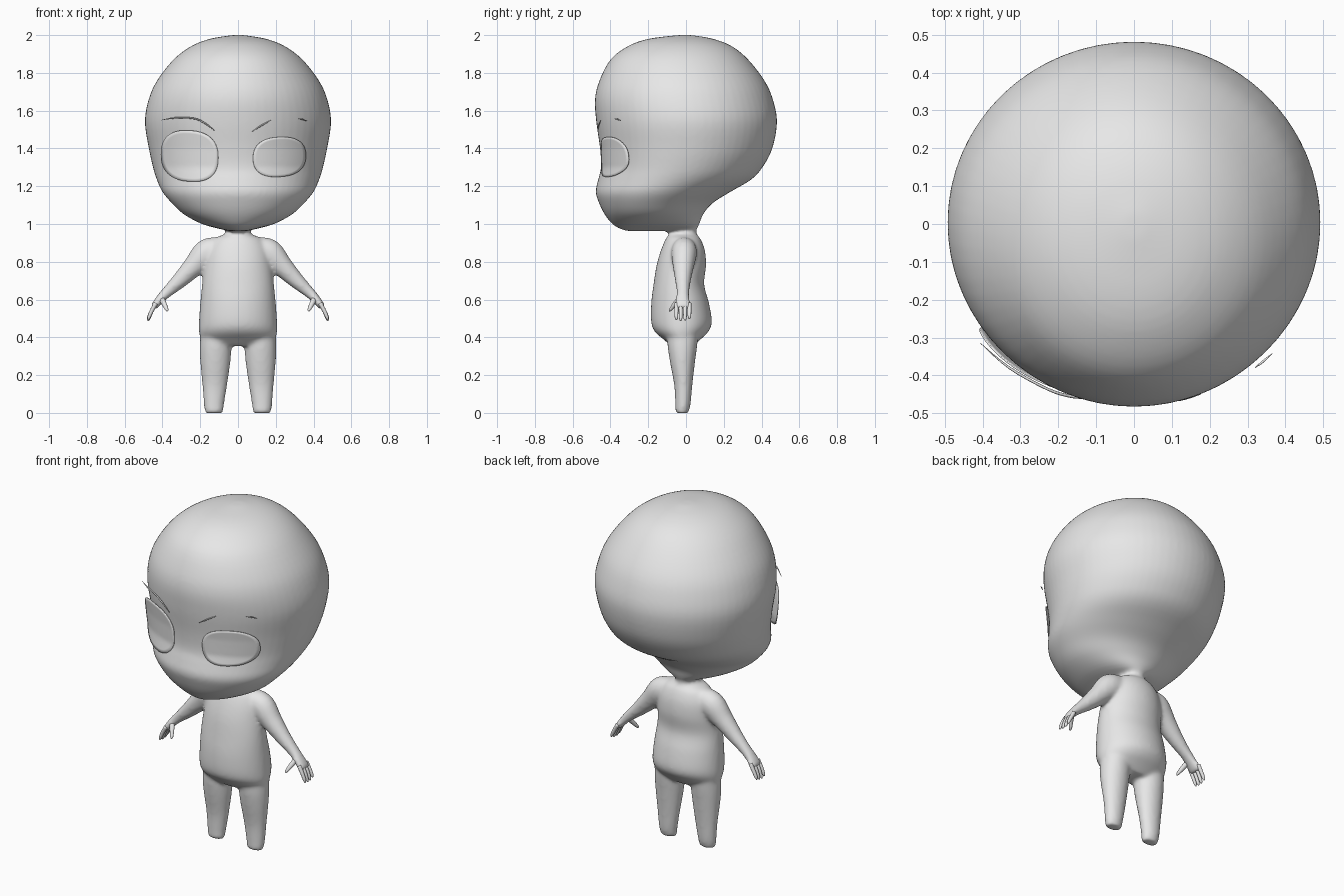
import bpy, bmesh, math
from mathutils import Vector

cube = bpy.data.objects.get("Cube")
if cube:
    bpy.data.objects.remove(cube)

GREY = (0.8, 0.8, 0.8, 1.0)
mat = bpy.data.materials.new("plain grey")
mat.use_nodes = True
mat.diffuse_color = GREY
mat.node_tree.nodes["Principled BSDF"].inputs["Base Color"].default_value = GREY


def spline(rows, steps):
    """Catmull-Rom interpolation through rows of numbers."""
    out = []
    for i in range(len(rows) - 1):
        a, b = rows[max(i - 1, 0)], rows[i]
        c, d = rows[i + 1], rows[min(i + 2, len(rows) - 1)]
        for k in range(steps):
            t = k / steps
            out.append([q + 0.5 * t * (r - p + t * (2 * p - 5 * q + 4 * r - s
                        + t * (3 * (q - r) + s - p))) for p, q, r, s in zip(a, b, c, d)])
    return out + [list(rows[-1])]


def skin(bm, rings):
    """Bridge closed rings of points and cap both ends."""
    loops = [[bm.verts.new(p) for p in ring] for ring in rings]
    n = len(loops[0])
    for lo, hi in zip(loops, loops[1:]):
        for i in range(n):
            j = (i + 1) % n
            bm.faces.new((lo[i], lo[j], hi[j], hi[i]))
    bm.faces.new(loops[0][::-1])
    bm.faces.new(loops[-1])


def oval(centre, u, v, n):
    return [centre + u * math.cos(math.tau * i / n) + v * math.sin(math.tau * i / n)
            for i in range(n)]


def stack(bm, rows, n=48, side=1):
    """Level cross-sections: height, centre x, half width, front y, back y."""
    skin(bm, [oval(Vector((side * x, (f + b) / 2, z)), Vector((w, 0, 0)),
                   Vector((0, (b - f) / 2, 0)), n) for z, x, w, f, b in spline(rows, 4)])


def tube(bm, rows, n=24, side=1):
    """Limb along a path: x, y, z, thickness, half depth in y."""
    pts = spline(rows, 4)
    rings = []
    for i, (x, y, z, r, ry) in enumerate(pts):
        a, b = pts[max(i - 1, 0)], pts[min(i + 1, len(pts) - 1)]
        d = Vector((b[0] - a[0], 0, b[2] - a[2])).normalized()
        u = d.cross(Vector((0, 1, 0)))
        ring = oval(Vector((x, y, z)), u * r, Vector((0, ry, 0)), n)
        rings.append([Vector((side * p.x, p.y, p.z)) for p in ring])
    skin(bm, rings)


def finish(name, bm):
    bmesh.ops.recalc_face_normals(bm, faces=bm.faces)
    me = bpy.data.meshes.new(name)
    bm.to_mesh(me)
    bm.free()
    me.materials.append(mat)
    me.shade_smooth()
    ob = bpy.data.objects.new(name, me)
    bpy.context.collection.objects.link(ob)
    return ob


HEAD = [
    (0.963, 0, 0.05, -0.31, -0.03),
    (0.975, 0, 0.10, -0.35, 0.05),
    (1.00, 0, 0.19, -0.39, 0.07),
    (1.05, 0, 0.285, -0.43, 0.09),
    (1.11, 0, 0.35, -0.46, 0.14),
    (1.17, 0, 0.40, -0.478, 0.235),
    (1.235, 0, 0.43, -0.465, 0.345),
    (1.30, 0, 0.45, -0.45, 0.405),
    (1.40, 0, 0.472, -0.455, 0.457),
    (1.54, 0, 0.493, -0.475, 0.482),
    (1.66, 0, 0.473, -0.482, 0.46),
    (1.76, 0, 0.428, -0.458, 0.415),
    (1.87, 0, 0.342, -0.40, 0.33),
    (1.94, 0, 0.25, -0.31, 0.245),
    (1.98, 0, 0.15, -0.20, 0.145),
    (2.0, 0, 0.03, -0.04, 0.03),
]
TORSO = [
    (1.04, 0, 0.06, -0.08, 0.07),
    (0.97, 0, 0.06, -0.085, 0.056),
    (0.945, 0, 0.075, -0.09, 0.057),
    (0.92, 0, 0.13, -0.108, 0.078),
    (0.86, 0, 0.165, -0.133, 0.10),
    (0.78, 0, 0.18, -0.156, 0.106),
    (0.68, 0, 0.19, -0.172, 0.096),
    (0.58, 0, 0.20, -0.184, 0.122),
    (0.48, 0, 0.207, -0.184, 0.137),
    (0.43, 0, 0.207, -0.165, 0.118),
    (0.39, 0, 0.195, -0.12, 0.078),
    (0.355, 0, 0.15, -0.08, 0.04),
]
LEG = [
    (0.46, 0.115, 0.08, -0.10, 0.07),
    (0.36, 0.118, 0.084, -0.098, 0.06),
    (0.27, 0.12, 0.08, -0.085, 0.048),
    (0.15, 0.123, 0.066, -0.063, 0.034),
    (0.05, 0.127, 0.054, -0.057, 0.025),
    (0.012, 0.127, 0.05, -0.056, 0.016),
    (-0.002, 0.127, 0.043, -0.05, 0.01),
]
ARM = [
    (0.10, -0.01, 0.875, 0.06, 0.06),
    (0.165, -0.01, 0.845, 0.075, 0.068),
    (0.235, -0.014, 0.775, 0.057, 0.056),
    (0.31, -0.016, 0.70, 0.042, 0.042),
    (0.375, -0.016, 0.64, 0.030, 0.034),
    (0.41, -0.018, 0.605, 0.024, 0.038),
    (0.44, -0.018, 0.568, 0.019, 0.044),
    (0.45, -0.018, 0.552, 0.013, 0.039),
]

# Continuous skin: head, torso, legs and arms fused together
bm = bmesh.new()
stack(bm, HEAD, 64)
stack(bm, TORSO)
for side in (-1, 1):
    stack(bm, LEG, 32, side)
    tube(bm, ARM, 32, side)
body = finish("head_and_body", bm)
fuse = body.modifiers.new("fuse", 'REMESH')
fuse.mode = 'VOXEL'
fuse.voxel_size = 0.0105
fuse.use_smooth_shade = True
soften = body.modifiers.new("soften", 'SMOOTH')
soften.factor = 0.5
soften.iterations = 8

# Fingers and thumbs
bm = bmesh.new()
for side in (-1, 1):
    for k, drop in enumerate((0.005, 0.0, 0.002, 0.01)):
        y = -0.051 + 0.023 * k
        tube(bm, [(0.435, y, 0.58, 0.011, 0.011), (0.457, y, 0.54, 0.0105, 0.0105),
                  (0.472, y, 0.50 + drop, 0.0085, 0.0085),
                  (0.476, y, 0.487 + drop, 0.003, 0.003)], 12, side)
    tube(bm, [(0.405, -0.035, 0.605, 0.016, 0.018), (0.39, -0.06, 0.575, 0.013, 0.014),
              (0.377, -0.08, 0.548, 0.009, 0.01), (0.373, -0.086, 0.538, 0.003, 0.004)], 12, side)
finish("fingers", bm)


def face_y(x, z):
    """Depth of the face surface at a given x and height."""
    for lo, hi in zip(HEAD, HEAD[1:]):
        if lo[0] <= z <= hi[0]:
            t = (z - lo[0]) / (hi[0] - lo[0])
            w, f, b = (lo[i] + t * (hi[i] - lo[i]) for i in (2, 3, 4))
            return (f + b) / 2 - (b - f) / 2 * math.sqrt(max(0, 1 - (x / w) ** 2))


def eye(name, cx, cz, rx, rz, lift, tilt):
    """Thin rounded plate that follows the face."""
    bm = bmesh.new()
    n, rings = 40, 8
    prev = None
    for k in range(rings + 1):
        s = max(k / rings, 0.02)
        loop = []
        for i in range(n):
            a = math.tau * i / n
            c, d = math.cos(a), math.sin(a)
            x = cx + s * rx * math.copysign(abs(c) ** 0.82, c)
            z = cz + s * rz * math.copysign(abs(d) ** 0.82, d) + tilt * (x - cx)
            loop.append(bm.verts.new((x, face_y(x * lift, z) - 0.004, z)))
        if prev:
            for i in range(n):
                j = (i + 1) % n
                bm.faces.new((prev[i], prev[j], loop[j], loop[i]))
        else:
            bm.faces.new(loop)
        prev = loop
    ob = finish(name, bm)
    ob.modifiers.new("thickness", 'SOLIDIFY').thickness = 0.004


eye("right_eye", -0.257, 1.36, 0.152, 0.135, 0.91, -0.06)
eye("left_eye", 0.22, 1.355, 0.14, 0.105, 0.97, 0.05)


def brow(name, path, lift):
    """Fine tapered hair line lying just off the face."""
    bm = bmesh.new()
    last = len(path) - 1
    tube(bm, [(x, face_y(x * lift, z) - 0.006, z, r, r) for x, z, r in
              ((x, z, 0.001 if i in (0, last) else 0.004) for i, (x, z) in enumerate(path))], 8)
    finish(name, bm)


brow("right_brow", [(-0.405, 1.55), (-0.33, 1.562), (-0.23, 1.558), (-0.17, 1.53), (-0.125, 1.495)], 0.92)
brow("left_brow_inner", [(0.075, 1.49), (0.125, 1.522), (0.175, 1.55)], 1.0)
brow("left_brow_outer", [(0.32, 1.558), (0.34, 1.555), (0.365, 1.545)], 0.95)
